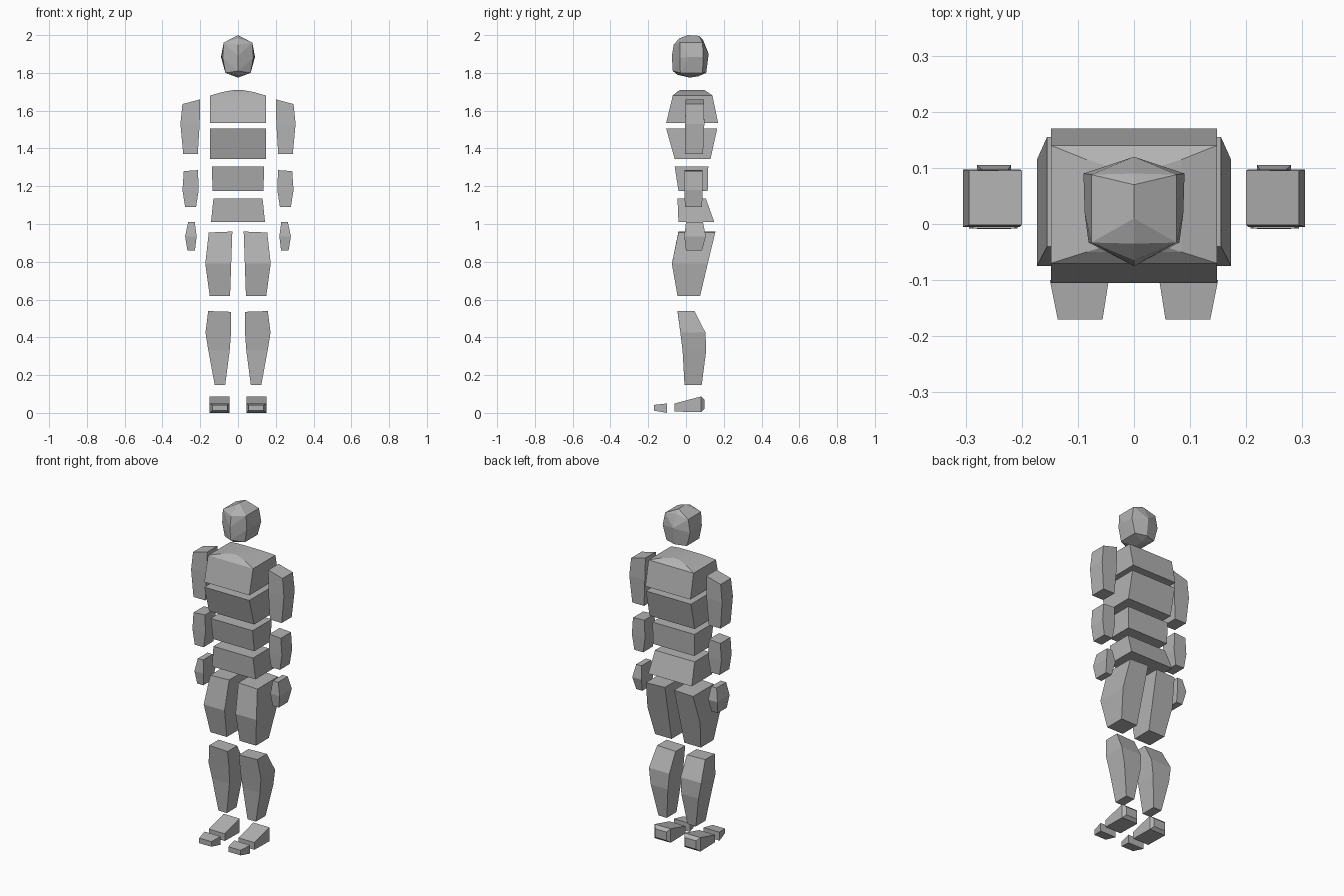
import bpy
import bmesh

cube = bpy.data.objects.get("Cube")
if cube:
    bpy.data.objects.remove(cube, do_unlink=True)

grey = bpy.data.materials.new("mid grey")
grey.use_nodes = True
grey.diffuse_color = (0.45, 0.45, 0.45, 1)
grey.node_tree.nodes["Principled BSDF"].inputs["Base Color"].default_value = grey.diffuse_color


def finish(name, bm):
    bmesh.ops.recalc_face_normals(bm, faces=bm.faces)
    mesh = bpy.data.meshes.new(name)
    bm.to_mesh(mesh)
    bm.free()
    mesh.materials.append(grey)
    obj = bpy.data.objects.new(name, mesh)
    bpy.context.collection.objects.link(obj)


def loft(name, rings, side=1):
    """Join four-cornered rings of (x, y, z) points into a closed block."""
    bm = bmesh.new()
    loops = [[bm.verts.new((x * side, y, z)) for x, y, z in ring] for ring in rings]
    for a, b in zip(loops, loops[1:]):
        for i in range(4):
            j = (i + 1) % 4
            bm.faces.new((a[i], a[j], b[j], b[i]))
    bm.faces.new(loops[0])
    bm.faces.new(loops[-1])
    finish(name, bm)


def level(z, x0, x1, y0, y1, drop=0):
    """Horizontal ring; drop lowers its outer edge."""
    return [(x0, y0, z), (x1, y0, z - drop), (x1, y1, z - drop), (x0, y1, z)]


def upright(y, x0, x1, z0, z1):
    return [(x0, y, z0), (x1, y, z0), (x1, y, z1), (x0, y, z1)]


def centred(z, x, y0, y1):
    return level(z, -x, x, y0, y1)


# Torso blocks
loft("upper_chest", [centred(1.535, .148, -.105, .17), centred(1.68, .148, -.07, .14),
                     centred(1.698, .085, -.05, .115), centred(1.71, .02, -.03, .095)])
loft("lower_chest", [centred(1.345, .148, -.06, .13), centred(1.505, .148, -.105, .165)])
loft("abdomen", [centred(1.175, .135, -.04, .115), centred(1.305, .138, -.06, .118)])
loft("pelvis", [centred(1.01, .143, -.04, .15), centred(1.135, .13, -.045, .105)])

# Limbs, mirrored to both sides
for label, s in (("left", 1), ("right", -1)):
    loft(label + "_upper_arm", [level(1.37, .213, .29, -.004, .09),
                                level(1.53, .203, .305, -.005, .097),
                                level(1.66, .2, .294, -.002, .095, .025)], s)
    loft(label + "_forearm", [level(1.09, .222, .28, -.006, .085),
                              level(1.18, .208, .294, -.008, .088),
                              level(1.285, .212, .287, -.008, .088, .005)], s)
    loft(label + "_hand", [level(.86, .228, .268, 0, .085),
                           level(.935, .219, .28, -.009, .105),
                           level(1.01, .229, .264, 0, .09)], s)
    loft(label + "_thigh", [level(.62, .042, .15, -.045, .075),
                            level(.79, .036, .173, -.075, .115),
                            level(.96, .03, .155, -.04, .155, .005)], s)
    loft(label + "_shin", [level(.147, .068, .123, -.008, .083),
                           level(.33, .044, .157, -.018, .107),
                           level(.425, .037, .172, -.03, .103),
                           level(.535, .037, .158, -.045, .045, -.004)], s)
    loft(label + "_foot", [upright(-.06, .045, .15, .007, .05),
                           upright(.08, .045, .15, .004, .087),
                           upright(.097, .06, .135, .02, .07)], s)
    loft(label + "_toes", [upright(-.17, .056, .136, .012, .042),
                           upright(-.1, .045, .15, 0, .05)], s)

# Faceted head: hull of the centre profile and mirrored side corners
profile = [(-.075, 1.89), (-.065, 1.95), (-.035, 1.983), (.01, 2), (.07, 1.996),
           (.09, 1.975), (.12, 1.9), (.107, 1.8), (.065, 1.782), (.02, 1.775),
           (-.045, 1.79), (-.07, 1.81)]
corners = [(.076, -.033, 1.96), (.081, -.033, 1.88), (.066, -.03, 1.8),
           (.088, .02, 1.885), (.09, .09, 1.885), (.076, .088, 1.96), (.067, .088, 1.8)]
head = bmesh.new()
for y, z in profile:
    head.verts.new((0, y, z))
for x, y, z in corners:
    for s in (1, -1):
        head.verts.new((x * s, y, z))
bmesh.ops.convex_hull(head, input=head.verts)
bmesh.ops.dissolve_limit(head, angle_limit=.09, verts=head.verts, edges=head.edges)
finish("head", head)
